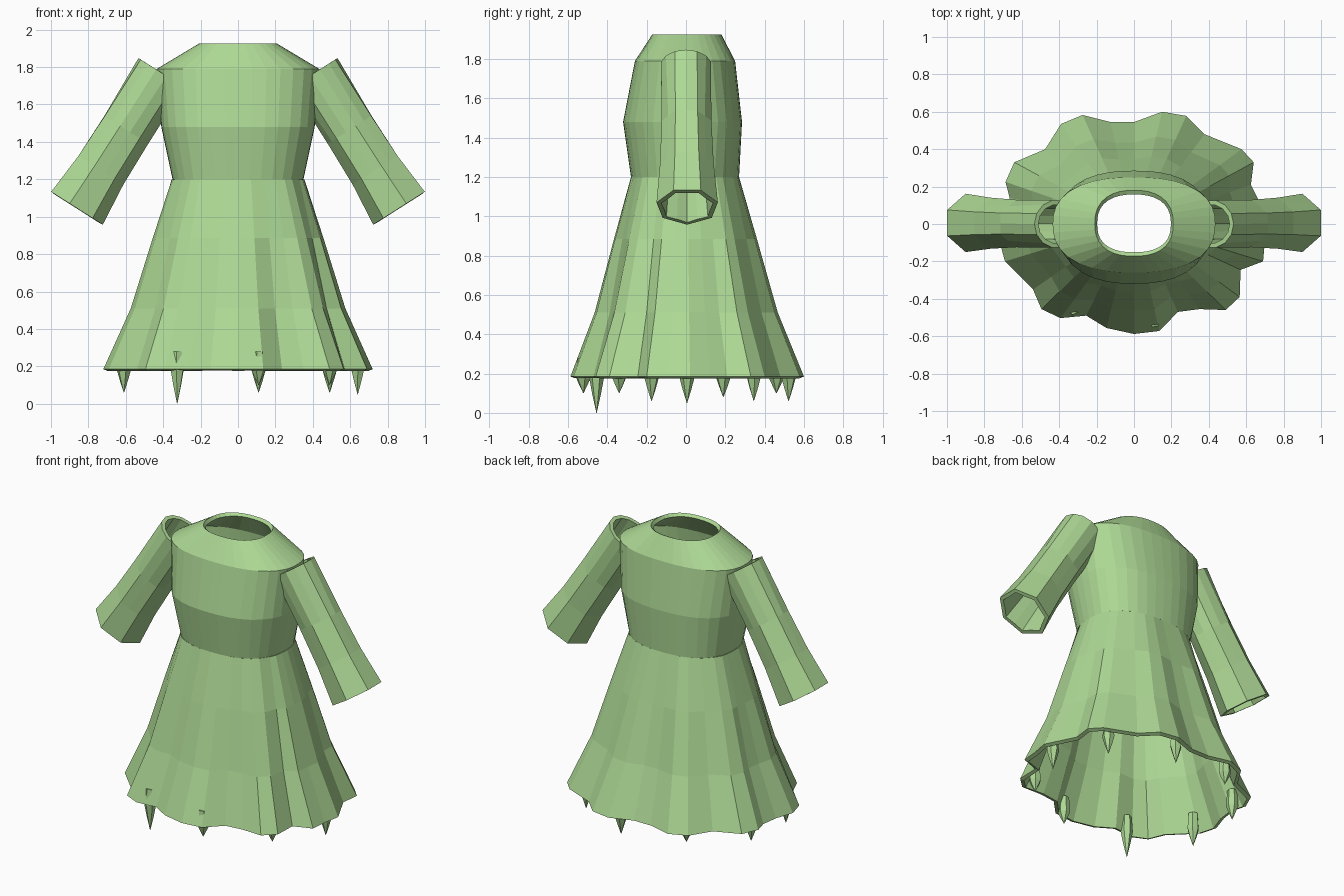
import bpy, bmesh, math
from mathutils import Vector

if "Cube" in bpy.data.objects:
    bpy.data.objects.remove(bpy.data.objects["Cube"])

green = bpy.data.materials.new("leaf green")
green.diffuse_color = (0.42, 0.69, 0.30, 1)
green.use_nodes = True
green.node_tree.nodes["Principled BSDF"].inputs["Base Color"].default_value = green.diffuse_color


def loft(name, rings, wall=0.0, cap=False):
    """Skin a stack of equally long point rings; optional inward wall or caps."""
    bm = bmesh.new()
    loops = [[bm.verts.new(p) for p in ring] for ring in rings]
    n = len(loops[0])
    for a, b in zip(loops, loops[1:]):
        for i in range(n):
            j = (i + 1) % n
            bm.faces.new((a[i], a[j], b[j], b[i]))
    if cap:
        bm.faces.new(loops[0][::-1])
        bm.faces.new(loops[-1])
    bmesh.ops.recalc_face_normals(bm, faces=bm.faces)
    # open shells must face away from their own axis
    bm.faces.ensure_lookup_table()
    f = bm.faces[0]
    mid = sum((Vector(p) for p in rings[0] + rings[1]), Vector()) / (2 * n)
    if f.normal.dot(f.calc_center_median() - mid) < 0:
        bmesh.ops.reverse_faces(bm, faces=bm.faces)
    me = bpy.data.meshes.new(name)
    bm.to_mesh(me)
    bm.free()
    me.materials.append(green)
    ob = bpy.data.objects.new(name, me)
    bpy.context.collection.objects.link(ob)
    if wall:
        m = ob.modifiers.new("wall", 'SOLIDIFY')
        m.thickness = wall
        m.offset = -1
    return ob


def oval(a, rx, front, back, e=2.4):
    """Point at angle a on a squarish oval with separate front and back depth."""
    c, s = math.cos(a), math.sin(a)
    ry = back if s > 0 else front
    r = (abs(c / rx) ** e + abs(s / ry) ** e) ** (-1 / e)
    return r * c, r * s


# Bodice: waist, chest, shoulder and neck rings
N = 36
bodice = []
for z, rx, front, back in [(1.20, .35, .28, .27), (1.48, .41, .32, .285),
                           (1.79, .435, .26, .25), (1.925, .21, .172, .18)]:
    ring = []
    for i in range(N):
        # even spacing on the stretched oval
        t = 2 * math.pi * i / N
        a = math.atan2(front * math.sin(t), rx * math.cos(t))
        ring.append((*oval(a, rx, front, back), z))
    bodice.append(ring)
loft("bodice", bodice, wall=0.025)

# Skirt: wavy hem outline blended up into the waist oval
hem = [(.72, .02), (.67, .12), (.625, .21), (.64, .33), (.575, .40), (.377, .48),
       (.28, .578), (.15, .6), (0, .545), (-.125, .545), (-.275, .583), (-.39, .535),
       (-.475, .40), (-.64, .33), (-.687, .225), (-.665, .14), (-.68, .03),
       (-.72, -.09), (-.69, -.2), (-.54, -.35), (-.495, -.455), (-.393, -.503),
       (-.255, -.49), (-.147, -.556), (0, -.588), (.135, -.572), (.235, -.47),
       (.35, -.455), (.49, -.46), (.565, -.39), (.57, -.245), (.69, -.2), (.70, -.09)]
skirt = []
for z, t in [(.185, 1), (.51, .6), (.885, .28), (1.20, 0)]:
    ring = []
    for x, y in hem:
        wx, wy = oval(math.atan2(y / .59 * .275, x / .72 * .355), .355, .28, .27)
        ring.append((wx + (x - wx) * t, wy + (y - wy) * t, z))
    skirt.append(ring)
loft("skirt", skirt, wall=0.025)

# Sleeves: round at the shoulder, seven-sided at the cuff
top, cuff = Vector((.41, 0, 1.77)), Vector((.868, 0, 1.05))
axis = (cuff - top).normalized()
out = Vector((-axis.z, 0, axis.x))
for side, label in ((1, "right"), (-1, "left")):
    rings = []
    for t, width, depth in [(0, .145, .13), (.42, .145, .13), (.72, .15, .14), (1, .172, .16)]:
        ring = []
        for i in range(14):
            a = math.pi * i / 7
            k = 1 if i % 2 else 1 - (1 - math.cos(math.pi / 7)) * min(1, t * 2)
            p = top.lerp(cuff, t) + out * (width * k * math.cos(a))
            ring.append((side * p.x, depth * k * math.sin(a) + .006 * t, p.z))
        rings.append(ring)
    loft(label + "_sleeve", rings, wall=0.025)

# Claws hanging around the hem: x, y, tip height
claws = [(-.325, -.455, .0), (.11, -.522, .10), (.49, -.34, .10), (.64, .005, .05),
         (.49, .345, .06), (.11, .522, .06), (-.325, .46, .10), (-.61, .19, .08),
         (-.61, -.175, .06)]
for k, (x, y, tip) in enumerate(claws):
    a0 = math.atan2(y, x)
    rings = []
    for z, r in [(tip, .001), (tip + (.18 - tip) * .55, .023), (.175, .037), (.28, .030)]:
        rings.append([(x + r * math.cos(a0 + math.pi * (i / 3 + 1 / 6)),
                       y + r * math.sin(a0 + math.pi * (i / 3 + 1 / 6)), z)
                      for i in range(6)])
    loft(f"hem_claw_{k + 1}", rings, cap=True)
